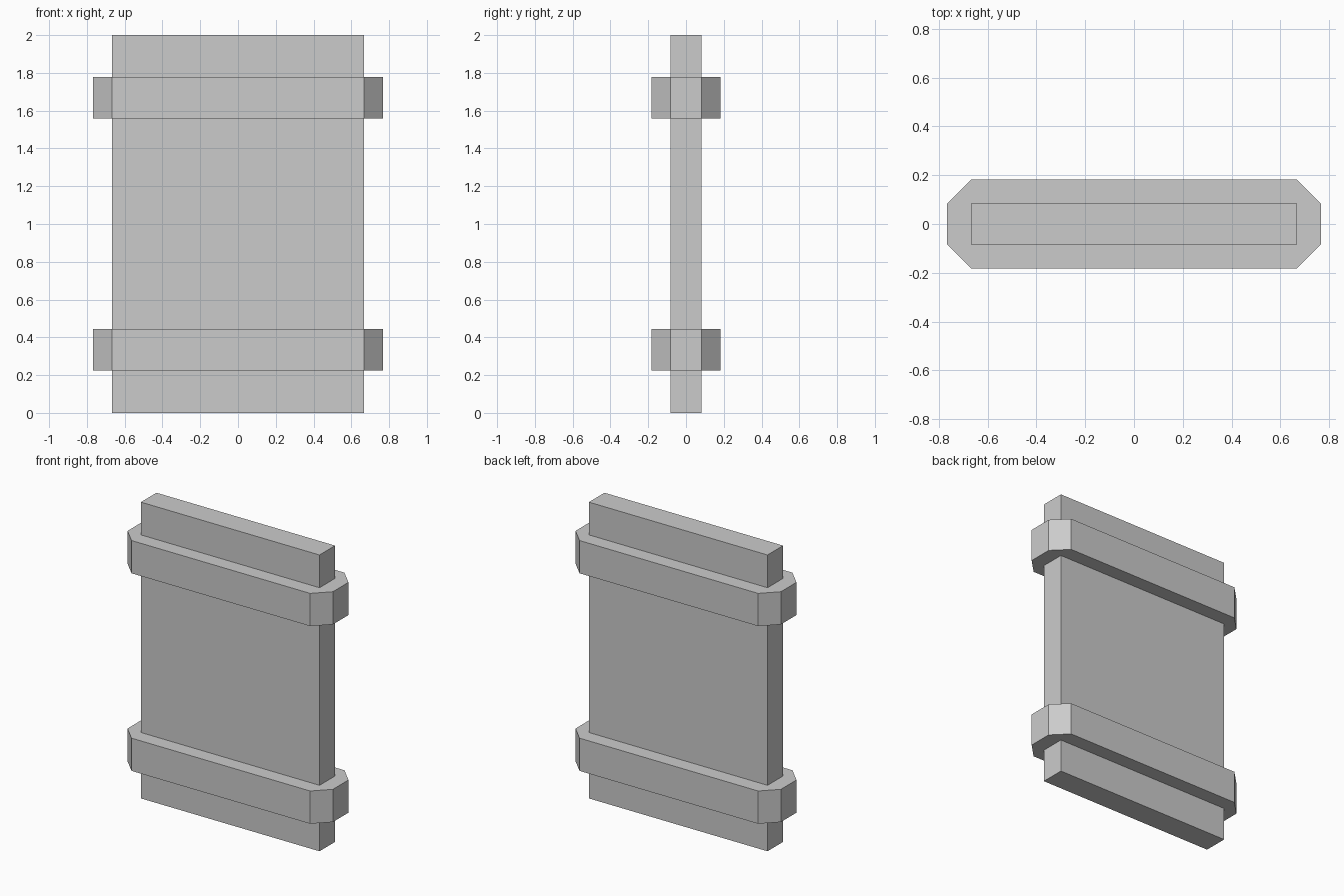
import bpy, bmesh

if "Cube" in bpy.data.objects:
    bpy.data.objects.remove(bpy.data.objects["Cube"])

HX, HY, HEIGHT = 0.667, 0.083, 2.0   # panel half width, half depth, height
RIM = 0.1                            # how far the straps stand out


def finish(name, bm):
    bmesh.ops.recalc_face_normals(bm, faces=bm.faces)
    mesh = bpy.data.meshes.new(name)
    bm.to_mesh(mesh)
    bm.free()
    obj = bpy.data.objects.new(name, mesh)
    bpy.context.collection.objects.link(obj)
    return obj


# Flat upright panel
def make_panel():
    bm = bmesh.new()
    bmesh.ops.create_cube(bm, size=1)
    for v in bm.verts:
        v.co = (v.co.x * 2 * HX, v.co.y * 2 * HY, (v.co.z + 0.5) * HEIGHT)
    finish("panel", bm)


# Strap wrapped around the panel, with chamfered corners
def make_strap(name, z0, z1):
    bm = bmesh.new()
    corners = [(1, -1), (1, 1), (-1, 1), (-1, -1)]
    outers = []
    for z in (z0, z1):
        inner = [bm.verts.new((sx * HX, sy * HY, z)) for sx, sy in corners]
        outer = []
        for sx, sy in corners:
            on_y = bm.verts.new((sx * HX, sy * (HY + RIM), z))
            on_x = bm.verts.new((sx * (HX + RIM), sy * HY, z))
            outer += [on_y, on_x] if sx * sy < 0 else [on_x, on_y]
        for i in range(4):
            a, b, c = outer[2 * i], outer[2 * i + 1], outer[(2 * i + 2) % 8]
            bm.faces.new((inner[i], a, b))
            bm.faces.new((inner[i], b, c, inner[(i + 1) % 4]))
        outers.append(outer)
    low, high = outers
    for i in range(8):
        j = (i + 1) % 8
        bm.faces.new((low[i], low[j], high[j], high[i]))
    obj = finish(name, bm)
    # The inside is open against the panel, so point every face outward
    me = obj.data
    if any(p.normal.z * (p.center.z - (z0 + z1) / 2) < -1e-4 for p in me.polygons):
        me.flip_normals()


make_panel()
make_strap("lower_strap", 0.224, 0.445)
make_strap("upper_strap", 1.558, 1.779)
